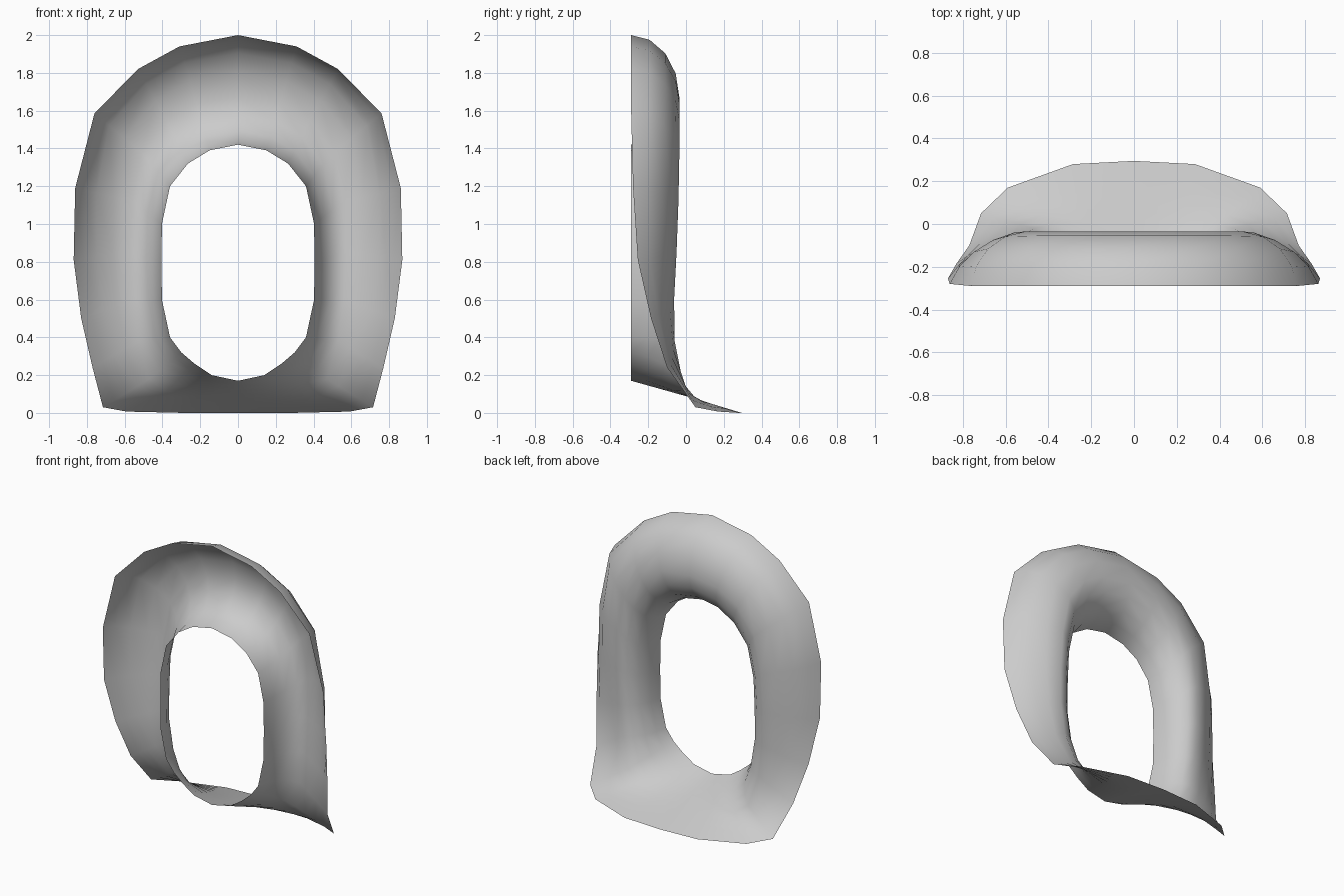
import bpy, bmesh, math
from mathutils import Vector

if "Cube" in bpy.data.objects:
    bpy.data.objects.remove(bpy.data.objects["Cube"])

# Half outlines, from top centre round the side to bottom centre (x, y, z)
outer = [(0, -.29, 2), (.31, -.29, 1.94), (.53, -.29, 1.82), (.76, -.29, 1.585),
         (.862, -.28, 1.19), (.87, -.255, .81), (.83, -.185, .5), (.77, -.1, .24),
         (.715, .05, .03), (.59, .17, .007), (.285, .28, 0), (0, .295, 0)]
ridge = [(0, -.035, 1.67), (.22, -.035, 1.64), (.38, -.035, 1.55), (.51, -.035, 1.38),
         (.56, -.04, 1.12), (.57, -.05, .85), (.56, -.063, .6), (.53, -.06, .38),
         (.47, -.02, .18), (.38, 0, .115), (.2, .012, .09), (0, .02, .083)]
# Inner opening lies flat on y = -0.29 (x, z)
inner = [(0, 1.42), (.15, 1.39), (.265, 1.32), (.36, 1.2), (.403, 1), (.405, .8),
         (.403, .6), (.36, .4), (.3, .32), (.23, .26), (.14, .2), (0, .17)]
# Roundness of the cross-section on each side of the ridge, per spoke
round_out = [1, 1, 1, .9, .6, .45, .35, .2, 0, 0, 0, 0]
round_in = [1, 1, 1, 1, 1, 1, 1, .9, .5, .2, 0, 0]


def section(crest, edge, k, t):
    """Point from crest (t=0) to edge (t=1): blend of straight line and quarter ellipse."""
    a = t * math.pi / 2
    d = edge - crest
    oval = crest + Vector((d.x * math.sin(a), d.y * (1 - math.cos(a)), d.z * math.sin(a)))
    return (crest + d * t).lerp(oval, k)


STEPS = 4
bm = bmesh.new()
spokes = []
for i, r in enumerate(ridge):
    crest, out = Vector(r), Vector(outer[i])
    inn = Vector((inner[i][0], -.29, inner[i][1]))
    pts = [section(crest, out, round_out[i], 1 - s / STEPS) for s in range(STEPS)]
    pts += [section(crest, inn, round_in[i], s / STEPS) for s in range(STEPS + 1)]
    spokes.append([bm.verts.new(p) for p in pts])

# Skin between neighbouring spokes
for a, b in zip(spokes, spokes[1:]):
    for j in range(len(a) - 1):
        bm.faces.new((a[j], a[j + 1], b[j + 1], b[j]))

# Mirror to the other side and weld the centre seam
bmesh.ops.mirror(bm, geom=bm.verts[:] + bm.edges[:] + bm.faces[:],
                 axis='X', merge_dist=0.0005)
bmesh.ops.remove_doubles(bm, verts=bm.verts[:], dist=0.0005)
bmesh.ops.recalc_face_normals(bm, faces=bm.faces[:])
bm.faces.ensure_lookup_table()
top = max(bm.faces, key=lambda f: f.normal.y ** 2)
if top.normal.y < 0:
    bmesh.ops.reverse_faces(bm, faces=bm.faces[:])
for f in bm.faces:
    f.smooth = True

mesh = bpy.data.meshes.new("ring_shell")
bm.to_mesh(mesh)
bm.free()
obj = bpy.data.objects.new("ring_shell", mesh)
bpy.context.collection.objects.link(obj)
